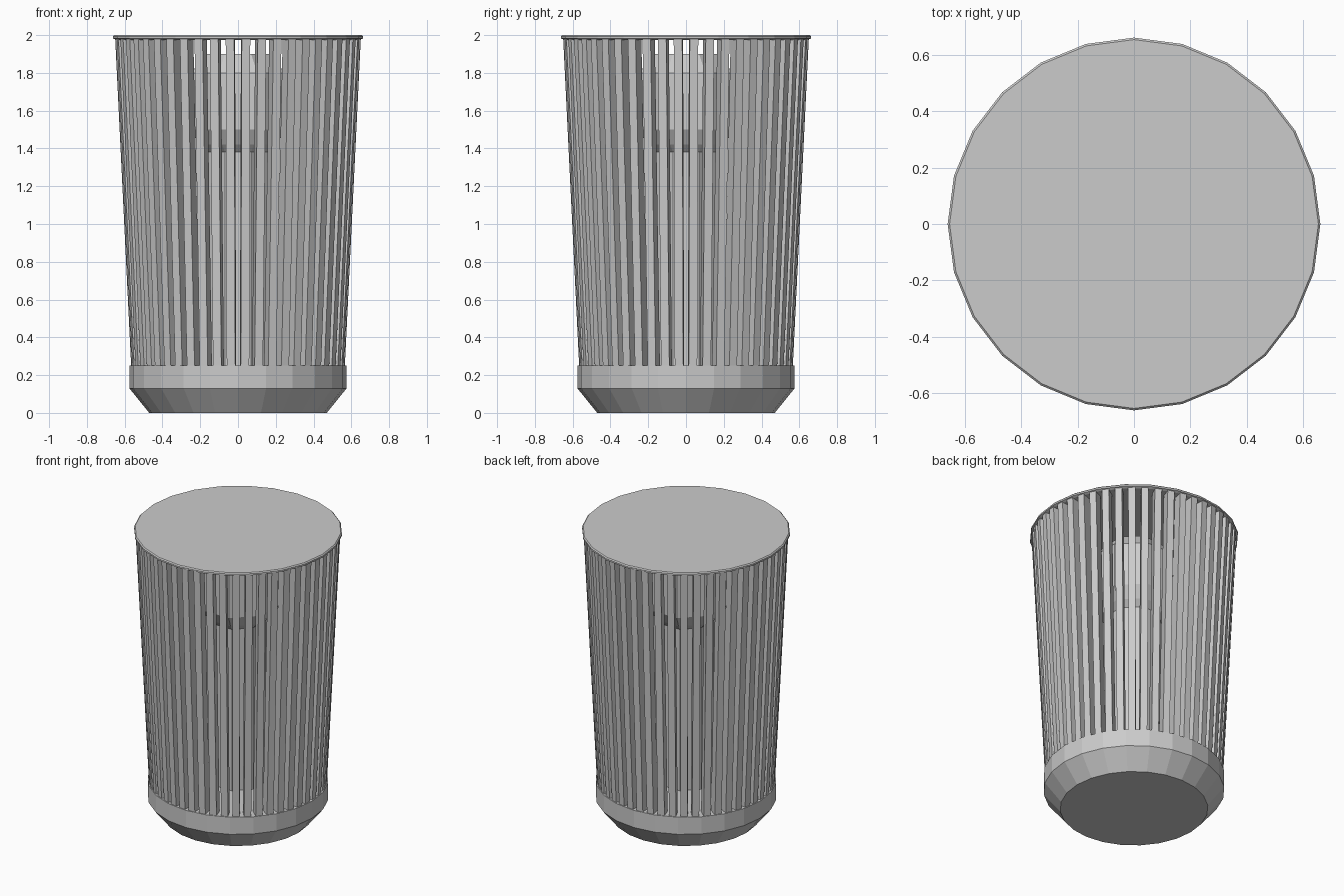
import bpy
import bmesh
from math import cos, sin, pi
from mathutils import Matrix

cube = bpy.data.objects.get("Cube")
if cube:
    bpy.data.objects.remove(cube, do_unlink=True)

grey = bpy.data.materials.new("plain_grey")
grey.use_nodes = True
colour = (0.6, 0.6, 0.6, 1)
grey.diffuse_color = colour
grey.node_tree.nodes["Principled BSDF"].inputs["Base Color"].default_value = colour


def finish(name, bm):
    bmesh.ops.recalc_face_normals(bm, faces=bm.faces)
    mesh = bpy.data.meshes.new(name)
    bm.to_mesh(mesh)
    bm.free()
    mesh.materials.append(grey)
    obj = bpy.data.objects.new(name, mesh)
    bpy.context.collection.objects.link(obj)
    return obj


def turned(name, profile, sides, turn=0):
    """Closed faceted solid from (radius, height) pairs."""
    bm = bmesh.new()
    rings = [[bm.verts.new((r * cos(turn + 2 * pi * i / sides),
                            r * sin(turn + 2 * pi * i / sides), z))
              for i in range(sides)] for r, z in profile]
    for low, high in zip(rings, rings[1:]):
        for i in range(sides):
            j = (i + 1) % sides
            bm.faces.new((low[i], low[j], high[j], high[i]))
    bm.faces.new(rings[0])
    bm.faces.new(rings[-1])
    return finish(name, bm)


# Chamfered foot and thin lid
turned("base", [(0.47, 0), (0.575, 0.13), (0.575, 0.25)], 24)
turned("lid", [(0.645, 1.975), (0.662, 1.982), (0.662, 1.993), (0.655, 2)], 24)

# Core standing inside the cage
turned("inner_post", [(0.18, 0.25), (0.18, 1.4)], 8, pi / 8)
turned("inner_head", [(0.18, 1.38), (0.22, 1.42), (0.27, 1.5),
                      (0.27, 1.8), (0.18, 1.9)], 8, pi / 8)

# Ring of slats leaning outward
SLATS = 48
bm = bmesh.new()
for i in range(SLATS):
    spin = Matrix.Rotation(2 * pi * (i + 0.5) / SLATS, 4, "Z")
    verts = bmesh.ops.create_cube(bm, size=1)["verts"]
    for v in verts:
        top = v.co.z > 0
        outer = 0.65 if top else 0.565
        v.co.x = outer if v.co.x > 0 else outer - 0.07
        v.co.y *= 0.045
        v.co.z = 1.98 if top else 0.24
        v.co = spin @ v.co
finish("slats", bm)
